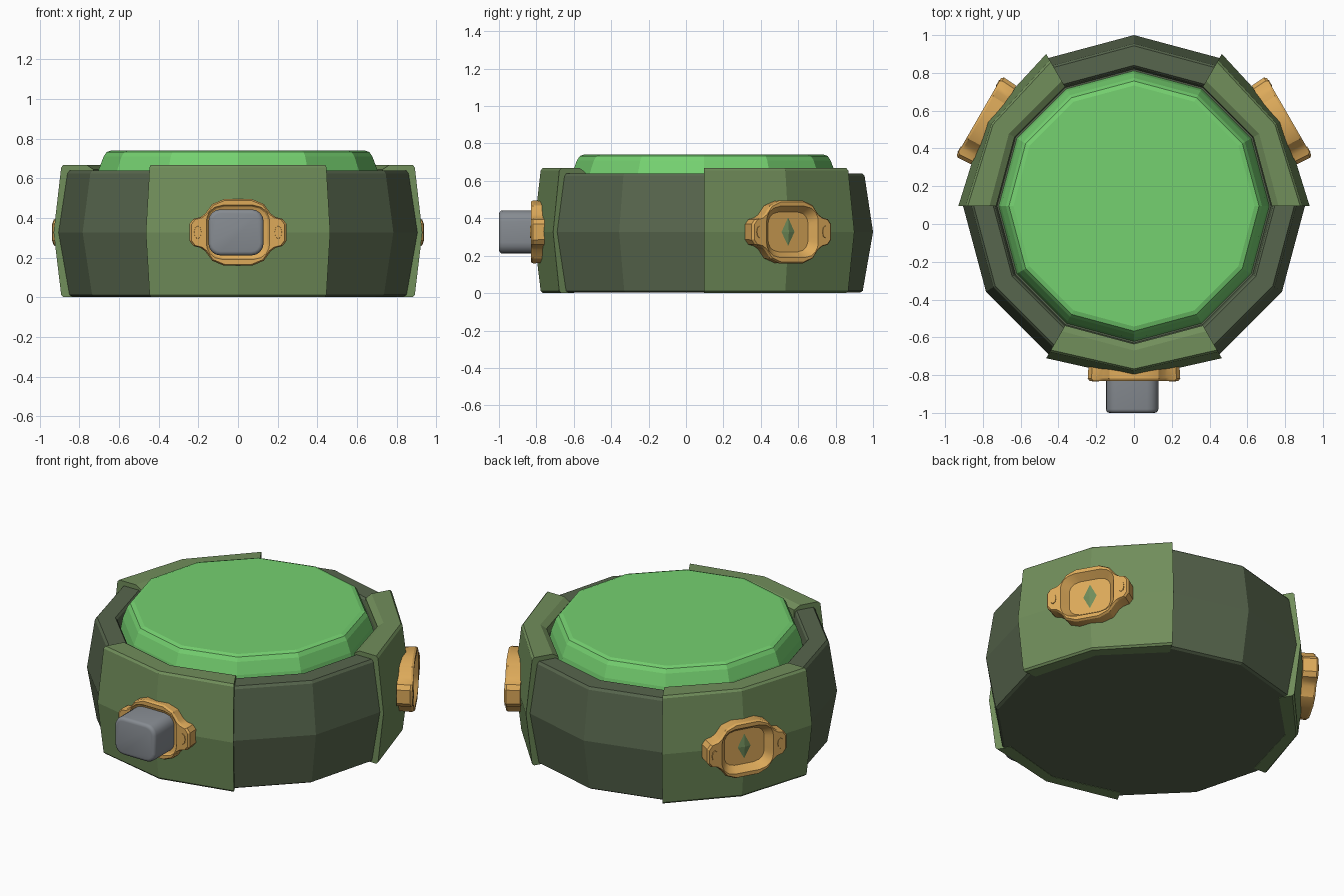
import bpy, bmesh, math
from mathutils import Matrix, Vector

if "Cube" in bpy.data.objects:
    bpy.data.objects.remove(bpy.data.objects["Cube"])

CY = 0.095     # drum axis sits slightly behind the origin
MID = 0.327    # height of the widest seam


def material(name, rgb):
    m = bpy.data.materials.new(name)
    lin = [((c / 255 + 0.055) / 1.055) ** 2.4 for c in rgb]
    m.diffuse_color = (*lin, 1)
    m.use_nodes = True
    m.node_tree.nodes["Principled BSDF"].inputs["Base Color"].default_value = m.diffuse_color
    return m


DARK = material("dark olive", (87, 102, 77))
OLIVE = material("light olive", (113, 142, 91))
GREEN = material("bright green", (117, 209, 112))
ORANGE = material("orange", (221, 170, 90))
GREY = material("grey", (134, 139, 145))


def finish(bm, name, mat, smooth=None):
    bmesh.ops.recalc_face_normals(bm, faces=bm.faces)
    me = bpy.data.meshes.new(name)
    bm.to_mesh(me)
    bm.free()
    me.materials.append(mat)
    ob = bpy.data.objects.new(name, me)
    bpy.context.collection.objects.link(ob)
    if smooth:
        bpy.ops.object.select_all(action='DESELECT')
        ob.select_set(True)
        bpy.context.view_layer.objects.active = ob
        bpy.ops.object.shade_smooth_by_angle(angle=math.radians(smooth))
    return ob


def loft(bm, loops, closed_row=True, closed_col=False, caps=True):
    """Skin successive loops of points with quads."""
    rows = [[bm.verts.new(p) for p in loop] for loop in loops]
    n = len(rows[0])
    pairs = list(zip(rows, rows[1:])) + ([(rows[-1], rows[0])] if closed_col else [])
    for a, b in pairs:
        for i in range(n if closed_row else n - 1):
            j = (i + 1) % n
            bm.faces.new((a[i], a[j], b[j], b[i]))
    if caps:
        bm.faces.new(rows[0])
        bm.faces.new(rows[-1])


def polar(r, deg, z):
    a = math.radians(deg)
    return Vector((r * math.cos(a), CY + r * math.sin(a), z))


def drum(name, profile, mat):
    """Twelve-sided solid from a (radius, height) profile."""
    bm = bmesh.new()
    loft(bm, [[polar(r, 30 * i, z) for i in range(12)] for r, z in profile])
    return finish(bm, name, mat)


# Main drum with a recessed top, and the dome in it
drum("body", [(0.835, 0.003), (0.85, 0.012), (0.905, MID), (0.86, 0.625), (0.848, 0.64),
              (0.745, 0.64), (0.735, 0.628), (0.725, 0.57)], DARK)
drum("dome", [(0.718, 0.56), (0.704, 0.64), (0.678, 0.71), (0.662, 0.733), (0.638, 0.741)], GREEN)

# Armour plates: (radius, height, flare at the plate ends)
PLATE = [(0.8, 0.001, 0), (0.862, 0.001, 0.018), (0.872, 0.012, 0.02), (0.91, MID, 0.02),
         (0.872, 0.655, 0.02), (0.862, 0.668, 0.018), (0.765, 0.668, 0), (0.73, 0.645, 0),
         (0.73, 0.59, 0), (0.8, 0.59, 0)]


def plate(name, heading):
    bm = bmesh.new()
    loft(bm, [[polar(r + f * abs(s), heading + 30 * s, z) for r, z, f in PLATE] for s in (-1, 0, 1)])
    finish(bm, name, OLIVE)


# Port outlines, one quadrant each (sideways, up)
FRAME = [(0.245, 0.042), (0.225, 0.068), (0.19, 0.077), (0.165, 0.095), (0.13, 0.143), (0.07, 0.168)]
HOLE = [(0.15, 0.03), (0.15, 0.055), (0.147, 0.075), (0.135, 0.1), (0.11, 0.12), (0.07, 0.13)]


def ring(quadrant, scale=1.0):
    q = [(x * scale, z * scale) for x, z in quadrant]
    half = q + [(-x, z) for x, z in reversed(q)]
    return half + [(-x, -z) for x, z in half]


def port(name, heading, outer):
    a = math.radians(heading)
    out, side = Vector((math.cos(a), math.sin(a), 0)), Vector((-math.sin(a), math.cos(a), 0))

    def place(points, depth, shift=0):
        base = Vector((0, CY, MID)) + out * depth
        return [base + side * (x + shift) + Vector((0, 0, z)) for x, z in points]

    bm = bmesh.new()
    # frame, chamfered lip and tapered cup
    loft(bm, [place(ring(FRAME, 0.98), outer - 0.09), place(ring(FRAME), outer - 0.012),
              place(ring(FRAME, 0.96), outer), place(ring(HOLE, 1.06), outer),
              place(ring(HOLE), outer - 0.012), place(ring(HOLE, 0.82), 0.901)])
    # raised studs on the two ears
    stud = [(0.02 * math.cos(t * math.pi / 4), 0.036 * math.sin(t * math.pi / 4)) for t in range(8)]
    for s in (-1, 1):
        loft(bm, [place(stud, outer - 0.01, 0.203 * s),
                  place([(x * 0.9, z * 0.9) for x, z in stud], outer + 0.004, 0.203 * s)])
    finish(bm, name, ORANGE, 25)


for label, heading, outer in (("front", -90, 0.925), ("right", 30, 0.948), ("left", 150, 0.948)):
    plate(label + "_plate", heading)
    port(label + "_port", heading, outer)

# Grey plug pushed into the front port
bm = bmesh.new()
bmesh.ops.create_cube(bm, size=1, matrix=Matrix.Translation((-0.01, -0.88, MID))
                      @ Matrix.Diagonal((0.278, 0.24, 0.232, 1)))
long_edges = [e for e in bm.edges if abs(e.verts[0].co.y - e.verts[1].co.y) > 0.1]
bmesh.ops.bevel(bm, geom=long_edges, offset=0.06, segments=4, profile=0.5, affect='EDGES')
front = [e for e in bm.edges if all(v.co.y < -0.99 for v in e.verts)]
bmesh.ops.bevel(bm, geom=front, offset=0.02, segments=3, profile=0.5, affect='EDGES')
finish(bm, "plug", GREY, 40)
